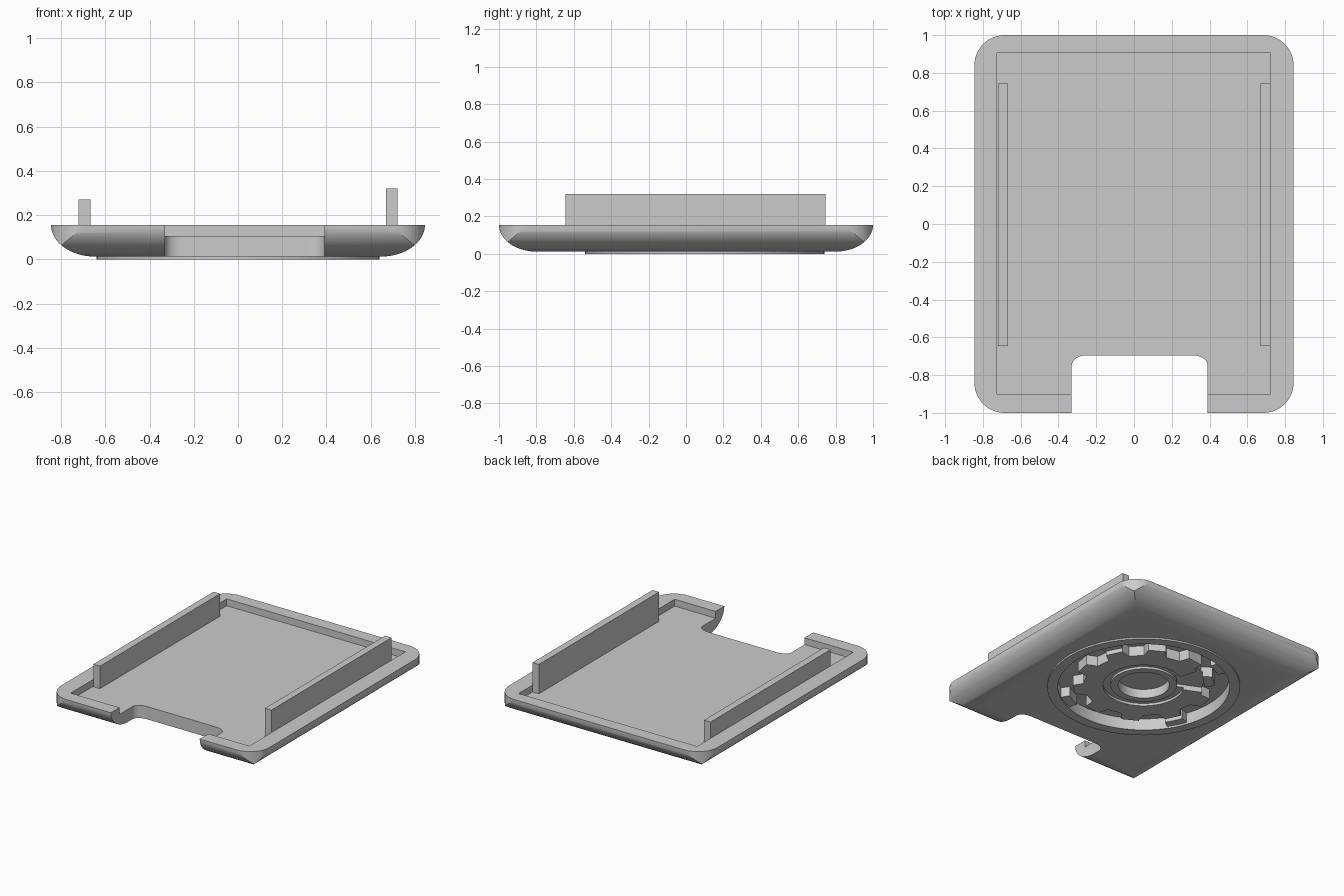
import bpy
import bmesh
from math import cos, sin, pi, radians
from mathutils import Vector

if "Cube" in bpy.data.objects:
    bpy.data.objects.remove(bpy.data.objects["Cube"], do_unlink=True)

grey = bpy.data.materials.new("plain grey")
grey.use_nodes = True
grey.diffuse_color = (0.6, 0.6, 0.6, 1)
grey.node_tree.nodes["Principled BSDF"].inputs["Base Color"].default_value = (0.6, 0.6, 0.6, 1)

HALF_X, HALF_Y, RIM, BASE, FLOOR = 0.845, 1.0, 0.155, 0.012, 0.105
DIAL = Vector((0, 0.1))


def prism(name, outline, push):
    """Extrude a closed outline of 3D points along a vector."""
    bm = bmesh.new()
    face = bm.faces.new([bm.verts.new(p) for p in outline])
    moved = bmesh.ops.extrude_face_region(bm, geom=[face])["geom"]
    bmesh.ops.translate(bm, vec=push, verts=[v for v in moved if isinstance(v, bmesh.types.BMVert)])
    bmesh.ops.recalc_face_normals(bm, faces=bm.faces)
    mesh = bpy.data.meshes.new(name)
    bm.to_mesh(mesh)
    bm.free()
    mesh.materials.append(grey)
    obj = bpy.data.objects.new(name, mesh)
    bpy.context.collection.objects.link(obj)
    return obj


def slab(name, outline, z0, z1):
    return prism(name, [(x, y, z0) for x, y in outline], (0, 0, z1 - z0))


def rect(x0, x1, y0, y1):
    return [(x0, y0), (x1, y0), (x1, y1), (x0, y1)]


def arc(cx, cy, rx, ry, a0, a1, n):
    return [(cx + rx * cos(radians(a0 + (a1 - a0) * i / n)),
             cy + ry * sin(radians(a0 + (a1 - a0) * i / n))) for i in range(n + 1)]


def circle(r, n=72):
    return arc(DIAL.x, DIAL.y, r, r, 0, 360, n)[:-1]


def combine(obj, other, operation):
    """Apply a boolean and discard the helper."""
    mod = obj.modifiers.new("cut", 'BOOLEAN')
    mod.operation, mod.object, mod.solver = operation, other, 'EXACT'
    bpy.context.view_layer.objects.active = obj
    bpy.ops.object.modifier_apply(modifier=mod.name)
    bpy.data.objects.remove(other, do_unlink=True)


def bowl_profile(half):
    """Flat bottom with quarter-ellipse sides rising to the rim."""
    side = arc(half - 0.2, RIM, 0.2, RIM - BASE, -90, 0, 16)
    return side + [(-x, z) for x, z in reversed(side)]


# Tray: two crossed bowl profiles give mitred corners, then a rounded plan
tray = prism("tray", [(x, -1.1, z) for x, z in bowl_profile(HALF_X)], (0, 2.2, 0))
cross = prism("cross_profile", [(-1, y, z) for y, z in bowl_profile(HALF_Y)], (2, 0, 0))
combine(tray, cross, 'INTERSECT')
R = 0.16
plan = []
for sx, sy, start in ((1, 1, 0), (-1, 1, 90), (-1, -1, 180), (1, -1, 270)):
    plan += arc(sx * (HALF_X - R), sy * (HALF_Y - R), R, R, start, start + 90, 12)
combine(tray, slab("plan", plan, -0.1, 0.3), 'INTERSECT')

# Shallow pocket and front notch
combine(tray, slab("pocket", rect(-0.725, 0.722, -0.9, 0.905), FLOOR, 0.4), 'DIFFERENCE')
notch = [(-0.33, -1.2), (0.39, -1.2)]
notch += arc(0.31, -0.75, 0.08, 0.055, 0, 90, 10) + arc(-0.25, -0.75, 0.08, 0.055, 90, 180, 10)
combine(tray, slab("notch", notch, -0.1, 0.4), 'DIFFERENCE')

# Round recess under the tray
combine(tray, slab("recess", circle(0.57), -0.1, 0.085), 'DIFFERENCE')

# Side rails
slab("right_rail", rect(-0.72, -0.667, -0.645, 0.745), FLOOR - 0.01, 0.27)
slab("left_rail", rect(0.67, 0.722, -0.645, 0.745), FLOOR - 0.01, 0.32)

# Raised rim ring around the recess
ring = slab("recess_ring", circle(0.64), 0, BASE + 0.004)
combine(ring, slab("ring_hole", circle(0.57), -0.1, 0.2), 'DIFFERENCE')

# Locking tabs on the recess wall
for i in range(4):
    a = 20 + 90 * i
    tab = arc(*DIAL, 0.585, 0.585, a, a + 14, 4) + arc(*DIAL, 0.51, 0.51, a + 14, a, 4)
    slab("lock_tab", tab, 0.014, 0.09)

# Toothed dial
TEETH = 10
teeth = []
for i in range(TEETH):
    for step, r in ((0, 0.40), (0.4, 0.40), (0.5, 0.47), (0.9, 0.47)):
        a = 2 * pi * (i + step) / TEETH
        teeth.append((DIAL.x + r * cos(a), DIAL.y + r * sin(a)))
dial = slab("toothed_dial", teeth, 0.012, 0.09)
combine(dial, slab("dial_step", circle(0.27), -0.1, 0.03), 'DIFFERENCE')
combine(dial, slab("dial_hole", circle(0.17), -0.1, 0.08), 'DIFFERENCE')
pointer = [(-0.05, 0.14), (-0.16, 0.50), (-0.38, 0.29)]
combine(dial, slab("pointer_cut", pointer, -0.1, 0.05), 'DIFFERENCE')

# Circular lip around the hub
lip = slab("hub_lip", circle(0.22), 0.014, 0.04)
combine(lip, slab("lip_hole", circle(0.17), -0.1, 0.2), 'DIFFERENCE')

for obj in bpy.context.collection.objects:
    if obj.type == 'MESH':
        bpy.ops.object.select_all(action='DESELECT')
        obj.select_set(True)
        bpy.context.view_layer.objects.active = obj
        bpy.ops.object.shade_smooth_by_angle(angle=radians(25))
